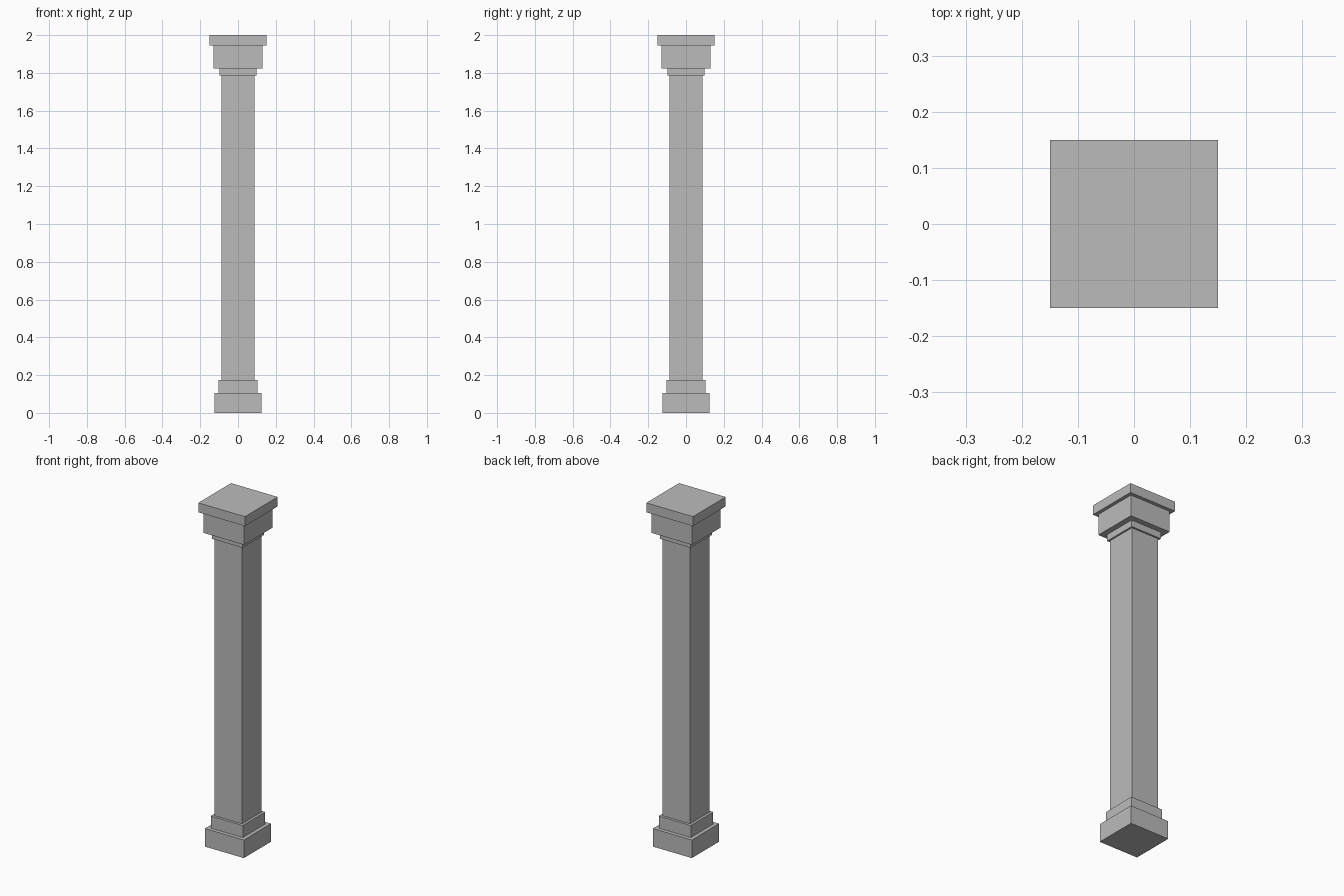
import bpy

default = bpy.data.objects.get("Cube")
if default:
    bpy.data.objects.remove(default, do_unlink=True)

# Stone colour
stone = bpy.data.materials.new("grey_stone")
stone.use_nodes = True
colour = (0.5, 0.5, 0.5, 1)
stone.diffuse_color = colour
stone.node_tree.nodes["Principled BSDF"].inputs["Base Color"].default_value = colour


def square_block(name, half_width, bottom, top):
    """Add a square block centred on the column axis."""
    bpy.ops.mesh.primitive_cube_add(size=1, location=(0, 0, (bottom + top) / 2))
    block = bpy.context.object
    block.name = name
    block.scale = (2 * half_width, 2 * half_width, top - bottom)
    bpy.ops.object.transform_apply(location=False, rotation=False, scale=True)
    block.data.materials.append(stone)


# Column stacked from the ground up: name, half width, top height
parts = [
    ("plinth", 0.125, 0.105),
    ("base_step", 0.103, 0.175),
    ("shaft", 0.088, 1.785),
    ("necking", 0.098, 1.823),
    ("capital", 0.13, 1.945),
    ("abacus", 0.15, 2.0),
]
bottom = 0
for name, half_width, top in parts:
    square_block(name, half_width, bottom, top)
    bottom = top
